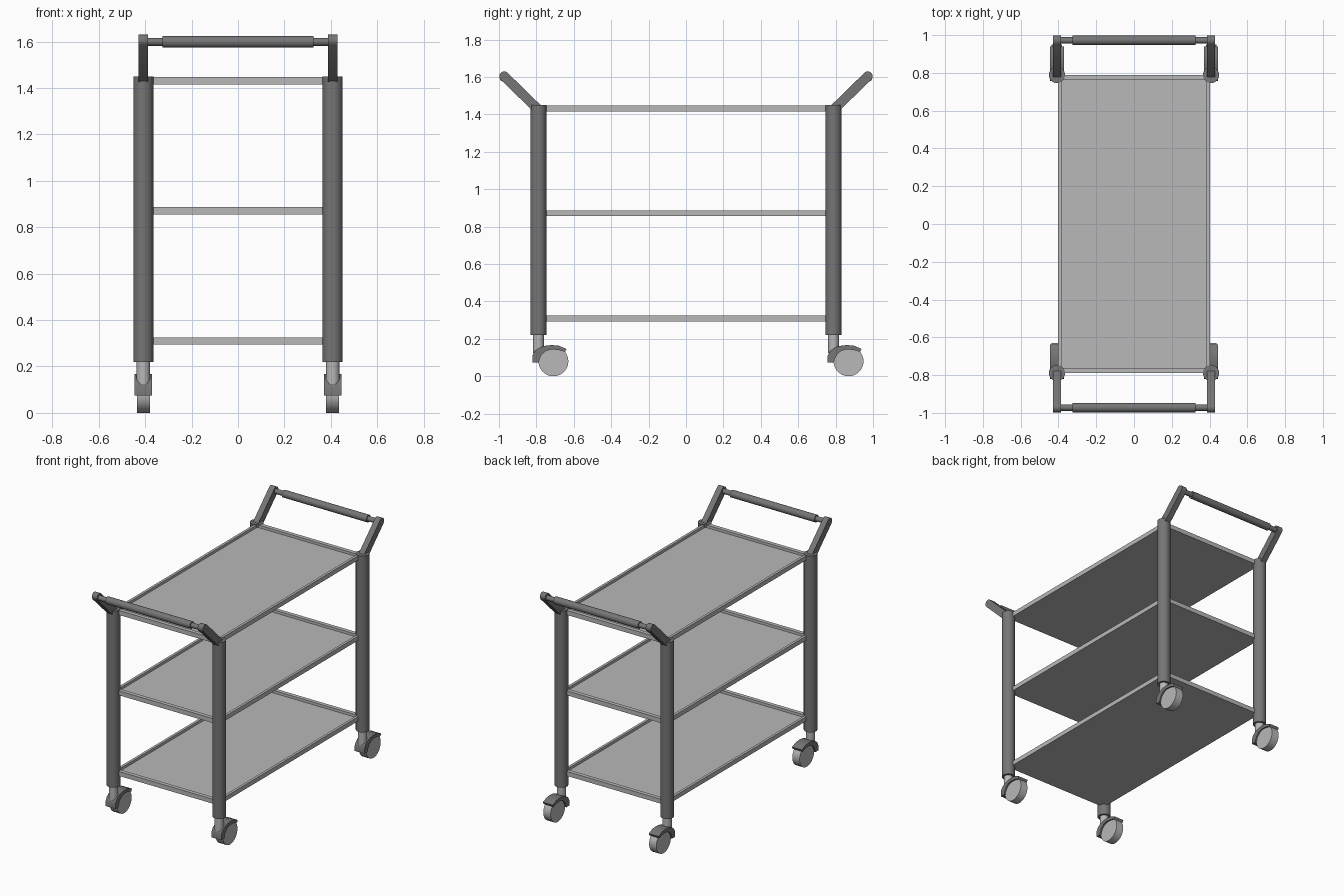
import bpy, bmesh, math
from mathutils import Matrix, Vector

if "Cube" in bpy.data.objects:
    bpy.data.objects.remove(bpy.data.objects["Cube"])


def material(name, v):
    m = bpy.data.materials.new(name)
    m.diffuse_color = (v, v, v, 1)
    m.use_nodes = True
    m.node_tree.nodes["Principled BSDF"].inputs["Base Color"].default_value = m.diffuse_color
    return m


DARK = material("dark grey metal", 0.18)
LIGHT = material("light grey", 0.48)


def finish(name, bm, mat):
    bmesh.ops.recalc_face_normals(bm, faces=bm.faces)
    me = bpy.data.meshes.new(name)
    bm.to_mesh(me)
    bm.free()
    for p in me.polygons:
        p.use_smooth = True
    me.set_sharp_from_angle(angle=math.radians(35))
    me.materials.append(mat)
    ob = bpy.data.objects.new(name, me)
    bpy.context.collection.objects.link(ob)
    return ob


def cylinder(name, a, b, r, mat, seg=32):
    a, b = Vector(a), Vector(b)
    rot = (b - a).to_track_quat('Z', 'Y').to_matrix().to_4x4()
    bm = bmesh.new()
    bmesh.ops.create_cone(bm, cap_ends=True, segments=seg, radius1=r, radius2=r,
                          depth=(b - a).length,
                          matrix=Matrix.Translation((a + b) / 2) @ rot)
    return finish(name, bm, mat)


def extrude_x(name, profile, x, width, mat):
    """Extrude a (y, z) profile along x, centred on x."""
    bm = bmesh.new()
    f = bm.faces.new([bm.verts.new((x - width / 2, y, z)) for y, z in profile])
    ext = bmesh.ops.extrude_face_region(bm, geom=[f])
    moved = [v for v in ext["geom"] if isinstance(v, bmesh.types.BMVert)]
    bmesh.ops.translate(bm, verts=moved, vec=(width, 0, 0))
    return finish(name, bm, mat)


LX, LY = 0.408, 0.789

# Shelves: trays with a raised rim
def shelf(name, top):
    hx, hy, thick, depth = 0.403, 0.79, 0.031, 0.018
    bm = bmesh.new()

    def ring(x, y, z):
        return [bm.verts.new(p) for p in ((-x, -y, z), (x, -y, z), (x, y, z), (-x, y, z))]
    rings = [ring(hx, hy, top - thick), ring(hx, hy, top),
             ring(hx - 0.018, hy - 0.028, top), ring(hx - 0.018, hy - 0.028, top - depth)]
    for a, b in zip(rings, rings[1:]):
        for i in range(4):
            j = (i + 1) % 4
            bm.faces.new((a[i], a[j], b[j], b[i]))
    bm.faces.new(rings[0])
    bm.faces.new(rings[-1])
    finish(name, bm, LIGHT)


for name, top in (("bottom_shelf", 0.325), ("middle_shelf", 0.887), ("top_shelf", 1.447)):
    shelf(name, top)

# Caster hood: curved band relative to the wheel centre
HOOD = [(-0.112, -0.006), (-0.112, 0.03), (-0.1, 0.054), (-0.08, 0.07), (-0.05, 0.082),
        (-0.01, 0.087), (0.03, 0.083), (0.07, 0.066), (0.062, 0.05), (0.03, 0.06),
        (-0.01, 0.064), (-0.04, 0.055), (-0.062, 0.036), (-0.074, 0.012), (-0.078, -0.006)]

for sy, end in ((-1, "front"), (1, "back")):
    for sx, side in ((-1, "left"), (1, "right")):
        tag = f"{end}_{side}"
        x, y = sx * LX, sy * LY
        # Leg post and caster
        cylinder("leg_" + tag, (x, y, 0.22), (x, y, 1.45), 0.043, DARK)
        cylinder("caster_stem_" + tag, (x, y, 0.125), (x, y, 0.23), 0.029, LIGHT)
        wy, wz = y + 0.08, 0.08
        cylinder("wheel_" + tag, (x - 0.028, wy, wz), (x + 0.028, wy, wz), 0.08, LIGHT, 40)
        extrude_x("caster_hood_" + tag, [(wy + a, wz + b) for a, b in HOOD], x, 0.076, DARK)
        # Handle arm: slanted bar with rounded ends
        p0, p1, r = (0.794, 1.43), (0.972, 1.604), 0.026
        ang = math.atan2(p1[1] - p0[1], p1[0] - p0[0])
        prof = []
        for c, start in ((p1, ang - math.pi / 2), (p0, ang + math.pi / 2)):
            for i in range(11):
                t = start + math.pi * i / 10
                prof.append((sy * (c[0] + r * math.cos(t)), c[1] + r * math.sin(t)))
        extrude_x("handle_arm_" + tag, prof, x, 0.041, DARK)
    # Handle grip with a thinner rod running into the arms
    hy, hz = sy * 0.972, 1.599
    cylinder("handle_rod_" + end, (-LX, hy, hz), (LX, hy, hz), 0.017, DARK)
    cylinder("handle_grip_" + end, (-0.326, hy, hz), (0.326, hy, hz), 0.025, DARK)
